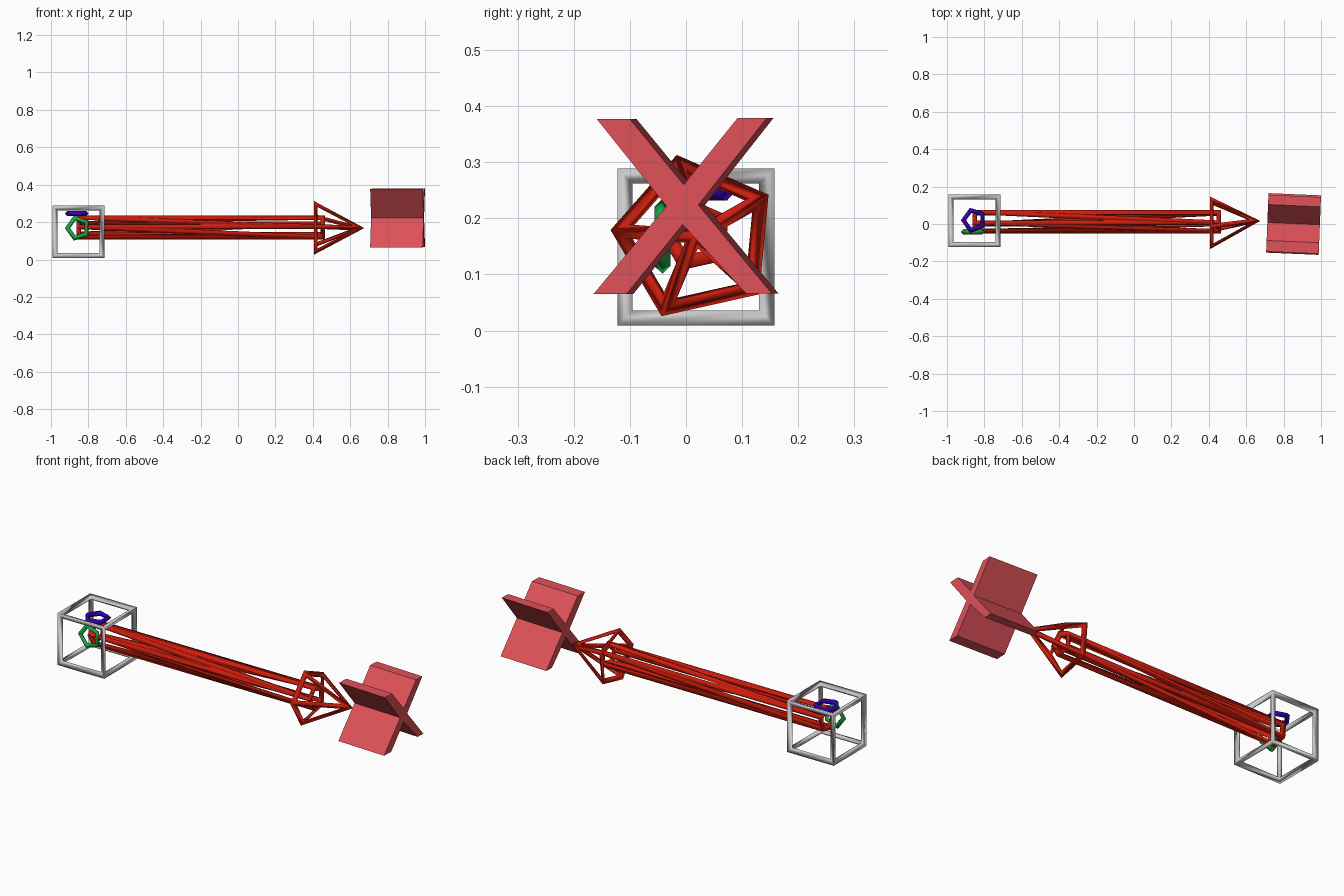
import bpy, bmesh, math
from mathutils import Matrix, Vector

if "Cube" in bpy.data.objects:
    bpy.data.objects.remove(bpy.data.objects["Cube"])


def material(name, rgb):
    m = bpy.data.materials.new(name)
    m.diffuse_color = (*rgb, 1)
    m.use_nodes = True
    m.node_tree.nodes["Principled BSDF"].inputs["Base Color"].default_value = m.diffuse_color
    return m


RED = material("red", (0.62, 0.012, 0.004))
PINK = material("pink", (0.75, 0.085, 0.1))
GREEN = material("green", (0.01, 0.4, 0.06))
BLUE = material("blue", (0.035, 0.0, 0.45))


def make(name, bm, mat=None, smooth=True, wire=0):
    bmesh.ops.recalc_face_normals(bm, faces=bm.faces[:])
    for f in bm.faces:
        f.smooth = smooth
    me = bpy.data.meshes.new(name)
    bm.to_mesh(me)
    bm.free()
    ob = bpy.data.objects.new(name, me)
    bpy.context.collection.objects.link(ob)
    if mat:
        me.materials.append(mat)
    if wire:
        mod = ob.modifiers.new("wire", 'WIREFRAME')
        mod.thickness = wire
        mod.offset = 0
        mod.use_even_offset = True
        mod.use_boundary = True
    return ob


def ring(bm, x, r, cy, cz, phase=30.6):
    return [bm.verts.new((x, cy + r * math.cos(math.radians(phase + 72 * i)),
                          cz + r * math.sin(math.radians(phase + 72 * i))))
            for i in range(5)]


# open cube frame at the base
bm = bmesh.new()
bmesh.ops.create_cube(bm, size=0.26, matrix=Matrix.Translation((-0.853, 0.0175, 0.149)))
make("cube_frame", bm, wire=0.034)

# long five-sided lattice shaft with diagonal struts
bm = bmesh.new()
a = ring(bm, -0.855, 0.056, 0.0175, 0.17)
b = ring(bm, 0.455, 0.056, 0.0175, 0.17)
bm.faces.new(a)
bm.faces.new(b)
for i in range(5):
    j = (i + 1) % 5
    bm.faces.new((a[i], a[j], b[j]))
    bm.faces.new((a[i], b[j], b[i]))
make("shaft", bm, RED, wire=0.03)

# five-sided lattice arrow head
bm = bmesh.new()
a = ring(bm, 0.412, 0.138, 0.0165, 0.165)
tip = bm.verts.new((0.66, 0.0165, 0.168))
bm.faces.new(a)
for i in range(5):
    bm.faces.new((a[i], a[(i + 1) % 5], tip))
make("arrow_head", bm, RED, wire=0.03)


# small pentagonal rings on the two short axes
def pentagon_ring(name, centre, u, v, mat, R=0.056, r=0.014):
    u, v, c = Vector(u), Vector(v), Vector(centre)
    n = u.cross(v)
    bm = bmesh.new()
    loops = []
    for i in range(5):
        t = math.radians(180 + 72 * i)
        d = u * math.cos(t) + v * math.sin(t)
        loops.append([bm.verts.new(c + d * (R + r * math.cos(k * math.pi / 2))
                                   + n * r * math.sin(k * math.pi / 2)) for k in range(4)])
    for i in range(5):
        p, q = loops[i], loops[(i + 1) % 5]
        for k in range(4):
            m = (k + 1) % 4
            bm.faces.new((p[k], q[k], q[m], p[m]))
    make(name, bm, mat)


pentagon_ring("side_ring", (-0.856, -0.042, 0.168), (1, 0, 0), (0, 0, 1), GREEN)
pentagon_ring("top_ring", (-0.856, 0.02, 0.246), (1, 0, 0), (0, 1, 0), BLUE)

# deep crossed plates at the far end, turned slightly off axis
outline = [(-0.159, 0.377), (-0.100, 0.377), (-0.004, 0.260), (0.092, 0.379),
           (0.144, 0.379), (0.022, 0.224), (0.153, 0.066), (0.107, 0.066),
           (-0.006, 0.189), (-0.106, 0.065), (-0.165, 0.065), (-0.035, 0.222)]
bm = bmesh.new()
face = bm.faces.new([bm.verts.new((0.994 + 0.04 * y, y, z)) for y, z in outline])
out = bmesh.ops.extrude_face_region(bm, geom=[face], use_keep_orig=True)
bmesh.ops.translate(bm, vec=(-0.281, 0.012, 0),
                    verts=[g for g in out["geom"] if isinstance(g, bmesh.types.BMVert)])
make("crossed_plates", bm, PINK, smooth=False)
